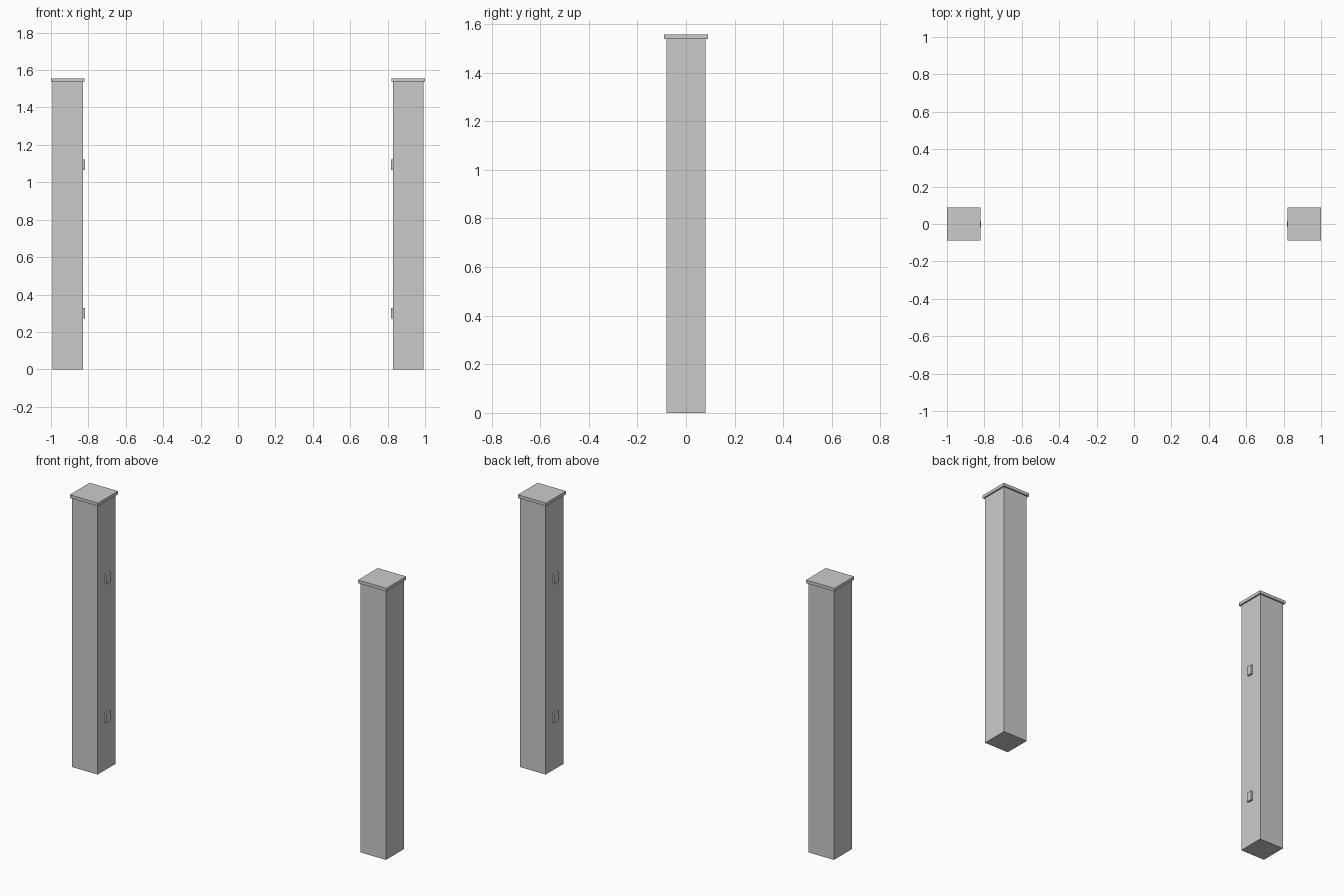
import bpy

if "Cube" in bpy.data.objects:
    bpy.data.objects.remove(bpy.data.objects["Cube"])


def box(name, x, y, z):
    """Box from (min, max) ranges on each axis."""
    ranges = (x, y, z)
    bpy.ops.mesh.primitive_cube_add(size=1, location=[(a + b) / 2 for a, b in ranges])
    ob = bpy.context.object
    ob.name = name
    ob.scale = [abs(b - a) for a, b in ranges]
    bpy.ops.object.transform_apply(location=True, rotation=False, scale=True)
    return ob


POST_IN, POST_OUT, POST_HALF = 0.83, 0.991, 0.0805
CAP_IN, CAP_OUT, CAP_HALF = 0.821, 1.0, 0.0895

for side, s in (("left", -1), ("right", 1)):
    # Square post and its flat cap
    box(f"{side}_post", (s * POST_IN, s * POST_OUT), (-POST_HALF, POST_HALF), (0, 1.538))
    box(f"{side}_post_cap", (s * CAP_IN, s * CAP_OUT), (-CAP_HALF, CAP_HALF), (1.538, 1.556))
    # Small hinge blocks on the inner face
    for level, z in (("lower", 0.30), ("upper", 1.093)):
        box(f"{side}_{level}_hinge", (s * 0.818, s * 0.836), (-0.016, 0.016),
            (z - 0.028, z + 0.028))
